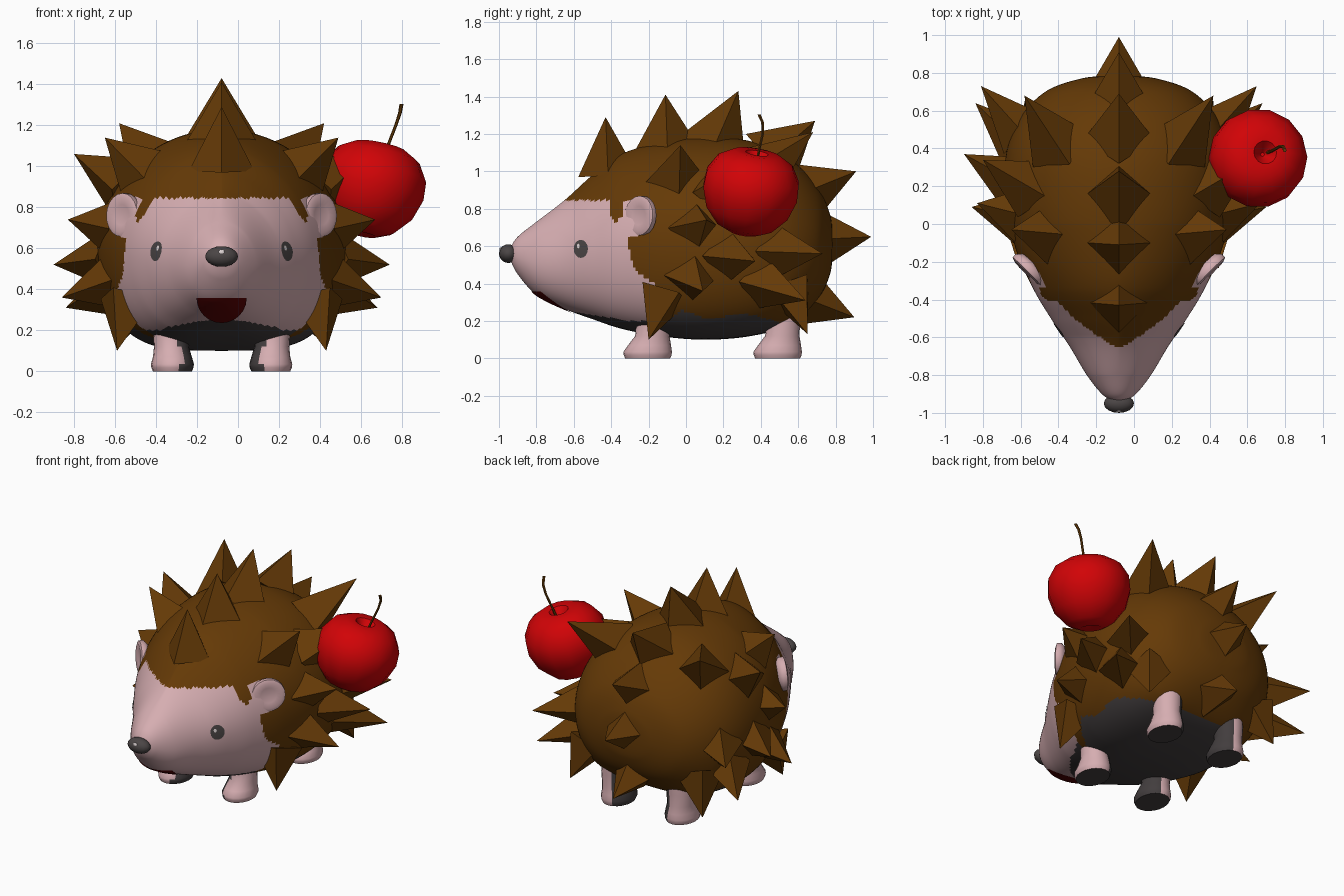
import bpy, bmesh, math
from mathutils import Vector, Matrix
from mathutils.bvhtree import BVHTree

if "Cube" in bpy.data.objects:
    bpy.data.objects.remove(bpy.data.objects["Cube"])

MID = -0.08  # x of the animal's plane of symmetry


def material(name, colour):
    m = bpy.data.materials.new(name)
    m.use_nodes = True
    rgba = (*colour, 1)
    m.diffuse_color = rgba
    bsdf = m.node_tree.nodes["Principled BSDF"]
    bsdf.inputs["Base Color"].default_value = rgba
    bsdf.inputs["Roughness"].default_value = 0.9
    return m


pink = material("pale pink", (0.67, 0.42, 0.44))
brown = material("spine brown", (0.13, 0.042, 0.002))
dark = material("belly charcoal", (0.055, 0.047, 0.048))
grey = material("nose grey", (0.07, 0.06, 0.06))
red = material("fruit red", (0.64, 0.001, 0.002))
wine = material("mouth dark red", (0.11, 0.001, 0.001))
white = material("highlight", (0.75, 0.68, 0.68))


def finish(name, bm, mats, x=MID, angle=None):
    mesh = bpy.data.meshes.new(name)
    bm.to_mesh(mesh)
    bm.free()
    ob = bpy.data.objects.new(name, mesh)
    bpy.context.collection.objects.link(ob)
    ob.location.x = x
    for m in mats:
        mesh.materials.append(m)
    if angle:
        bpy.ops.object.select_all(action="DESELECT")
        ob.select_set(True)
        bpy.context.view_layer.objects.active = ob
        bpy.ops.object.shade_smooth_by_angle(angle=math.radians(angle))


def loft(rings):
    """Closed tube through equal rings, capped at both ends."""
    bm = bmesh.new()
    rows = [[bm.verts.new(p) for p in ring] for ring in rings]
    n = len(rows[0])
    for a, b in zip(rows, rows[1:]):
        for i in range(n):
            j = (i + 1) % n
            bm.faces.new((a[i], a[j], b[j], b[i]))
    bm.faces.new(rows[0])
    bm.faces.new(rows[-1])
    bmesh.ops.recalc_face_normals(bm, faces=bm.faces)
    bm.normal_update()
    return bm


def circle(n):
    return [(math.cos(2 * math.pi * i / n), math.sin(2 * math.pi * i / n)) for i in range(n)]


def lathe(profile, n, matrix):
    return loft([[matrix @ Vector((r * c, r * s, z)) for c, s in circle(n)] for r, z in profile])


def lookup(points, t):
    """Straight-line interpolation through (t, value) points."""
    for (a, va), (b, vb) in zip(points, points[1:]):
        if t <= b:
            return va + (vb - va) * max(0, t - a) / (b - a)
    return points[-1][1]


# Body: stations of y, half width, bottom, top
stations = [(-.94, .03, .53, .59), (-.90, .09, .45, .65), (-.80, .17, .34, .73),
            (-.65, .26, .265, .845), (-.50, .36, .21, .98), (-.35, .45, .16, 1.09),
            (-.15, .54, .12, 1.15), (.1, .60, .10, 1.18), (.35, .60, .12, 1.16),
            (.55, .53, .18, 1.07), (.70, .39, .31, .92), (.77, .2, .45, .77), (.785, .04, .58, .64)]
crown_fullness = [(-.8, 1.0), (-.6, 1.5), (-.35, 1.2), (0, 1.0)]
belly_fullness = [(-.85, .9), (-.4, .62), (0, .52), (.55, .52), (.78, .85)]


def smooth_stations(steps):
    pts = [Vector(s) for s in stations]
    pts = [pts[0]] + pts + [pts[-1]]
    out = []
    for p, a, b, q in zip(pts, pts[1:], pts[2:], pts[3:]):
        for k in range(steps):
            t = k / steps
            out.append(0.5 * (2 * a + (b - p) * t + (2 * p - 5 * a + 4 * b - q) * t * t
                              + (3 * a - p - 3 * b + q) * t ** 3))
    return out + [pts[-1]]


def body_ring(y, w, lo, hi):
    """Peaked above, with fuller cheeks and flanks below."""
    mid = lo + .45 * (hi - lo)
    ring = []
    for c, s in circle(144):
        power = lookup(crown_fullness if s > 0 else belly_fullness, y)
        z = mid + s * (hi - mid if s > 0 else mid - lo)
        ring.append((w * math.copysign(abs(c) ** power, c), y, z))
    return ring


face_edge = [(.1, -.2), (.4, -.17), (.48, -.28), (.65, -.32), (.66, -.25), (.85, -.25)]
hem = [(-.2, .12), (-.03, .26), (.12, .21), (.32, .24), (.6, .17), (.75, .26)]
chin = [(-.7, .265), (-.55, .24), (-.3, .2)]


def body_colour(p):
    tuft = -.41 < p.y < -.34 and p.z > .73 + abs(p.y + .375)
    if p.z > .845 or tuft or p.y > lookup(face_edge, p.z):
        return 1 if p.z > lookup(hem, p.y) else 2
    return 2 if p.y > -.68 and p.z < lookup(chin, p.y) else 0


bm = loft([body_ring(*s) for s in smooth_stations(14)])
tree = BVHTree.FromBMesh(bm)
for f in bm.faces:
    f.material_index = body_colour(f.calc_center_median())
finish("body", bm, [pink, brown, dark], angle=60)


def patch(name, outline, centre, place, direction, mat, lift=0.005):
    """Thin plate laid on the body by projecting an outline onto it."""
    bm = bmesh.new()
    direction = Vector(direction)

    def drop(u, v):
        hit, normal, _, _ = tree.ray_cast(place(u, v), direction)
        return bm.verts.new(hit + normal * lift)
    cu, cv = centre
    rows = [[drop(cu + (u - cu) * k, cv + (v - cv) * k) for u, v in outline]
            for k in (.25, .5, .75, 1)]
    n = len(outline)
    bm.faces.new(rows[0])
    for a, b in zip(rows, rows[1:]):
        for i in range(n):
            bm.faces.new((a[i], b[i], b[(i + 1) % n], a[(i + 1) % n]))
    bm.normal_update()
    for f in bm.faces:
        if f.normal.dot(direction) > 0:
            f.normal_flip()
    finish(name, bm, [mat], angle=60)


# Eyes, their glints, and the mouth
for side, s in (("left", 1), ("right", -1)):
    def beside(u, v, s=s):
        return Vector((s, u, v))
    for part, y, z, ry, rz, mat, lift in (("eye", -.56, .585, .038, .048, grey, .004),
                                         ("eye_glint", -.572, .60, .008, .012, white, .007)):
        outline = [(y + ry * c, z + rz * d) for c, d in circle(16)]
        patch(f"{side}_{part}", outline, (y, z), beside, (-s, 0, 0), mat, lift)
half_disc = [(.12 * c, .36 + (.12 * d if d < 0 else 0)) for c, d in circle(24)]
patch("mouth", half_disc, (0, .32), lambda u, v: Vector((u, -2, v)), (0, 1, 0), wine)

# Nose
for name, pos, size, mat in (("nose", (0, -.95, .56), (.08, .05, .05), grey),
                             ("nose_glint", (0, -.991, .58), (.015, .007, .013), white)):
    bm = bmesh.new()
    bmesh.ops.create_uvsphere(bm, u_segments=16, v_segments=10, radius=1,
                              matrix=Matrix.LocRotScale(Vector(pos), None, Vector(size)))
    finish(name, bm, [mat], angle=60)

# Ears: shallow dished discs
for side, s in (("left", 1), ("right", -1)):
    turn = Vector((.7 * s, -.7, .05)).to_track_quat("Z", "Y").to_matrix().to_4x4()
    profile = [(.03, -.04), (.08, -.035), (.108, -.008), (.106, .018), (.085, .026), (.05, .018), (.01, .015)]
    bm = lathe(profile, 20, Matrix.Translation((.475 * s, -.24, .762)) @ turn)
    finish(f"{side}_ear", bm, [pink], angle=60)

# Legs: dark on the inner and under sides
leg_rings = [(0, -.01, 0, .095, .12), (.018, -.01, 0, .103, .128), (.035, -.01, 0, .105, .13),
             (.07, 0, 0, .095, .115), (.12, .015, .005, .085, .092), (.2, .02, .005, .09, .09),
             (.3, .02, 0, .09, .09)]
for side, s in (("left", 1), ("right", -1)):
    for end, y0 in (("front", -.195), ("rear", .5)):
        bm = loft([[(s * (.24 + dx) + rx * c, y0 + dy + ry * d, z) for c, d in circle(20)]
                   for z, dy, dx, rx, ry in leg_rings])
        for f in bm.faces:
            f.material_index = int(f.normal.x * s < -.45 or f.normal.z < -.5)
        finish(f"{side}_{end}_leg", bm, [pink, dark], angle=50)

# Spines: swept four-sided pyramids, given by their tips
middle_tips = [(-.11, 1.41), (.28, 1.43), (.69, 1.27), (.91, 1.0), (.99, .65), (.9, .22)]
paired_tips = [(.5, .68, 1.21), (.57, -.03, 1.14), (.72, .34, 1.06), (.75, .11, .74),
               (.82, .37, .52), (.78, .09, .36), (.76, .64, .31), (.73, .73, .56)]
bm = bmesh.new()


def spine(tip, radius, aim=(0, -.08, .6)):
    tip = Vector(tip)
    direction = (tip - Vector(aim)).normalized()
    hit = tree.ray_cast(tip, -direction)[0]
    base = hit - direction * .07
    turn = direction.to_track_quat("Z", "Y").to_matrix().to_4x4()
    bmesh.ops.create_cone(bm, cap_ends=True, segments=4, radius1=radius, radius2=0,
                          depth=(tip - base).length,
                          matrix=Matrix.Translation((tip + base) / 2) @ turn)


spine((0, -.43, 1.29), .16, (0, -.4, .6))  # brow spine
for y, z in middle_tips:
    spine((0, y, z), .19 if z > 1.1 else .16)
for s in (1, -1):
    for x, y, z in paired_tips:
        spine((s * x, y, z), .17 if z > 1 else .15)
    spine((s * .51, -.2, .1), .15, (s * .43, -.06, .5))  # hem points
    spine((s * .5, .65, .13), .15, (s * .36, .5, .5))
finish("spines", bm, [brown])

# Fruit with a dimple, and its stem
up = Vector((.2, .16, .95)).to_track_quat("Z", "Y").to_matrix().to_4x4()
profile = [(.01, -.215), (.07, -.235), (.15, -.2), (.225, -.115), (.26, -.01), (.255, .08),
           (.205, .165), (.125, .21), (.062, .21), (.04, .18), (.01, .14)]
bm = lathe(profile, 14, Matrix.Translation((.652, .345, .895)) @ up)
finish("fruit", bm, [red], x=0, angle=50)

stem_path = [(.70, .375, 1.02, .009), (.735, .39, 1.11, .008), (.77, .41, 1.2, .008),
             (.79, .41, 1.26, .009), (.798, .39, 1.305, .01)]
bm = loft([[(x + r * c, y + r * d, z) for c, d in circle(6)] for x, y, z, r in stem_path])
finish("fruit_stem", bm, [brown], x=0, angle=50)
